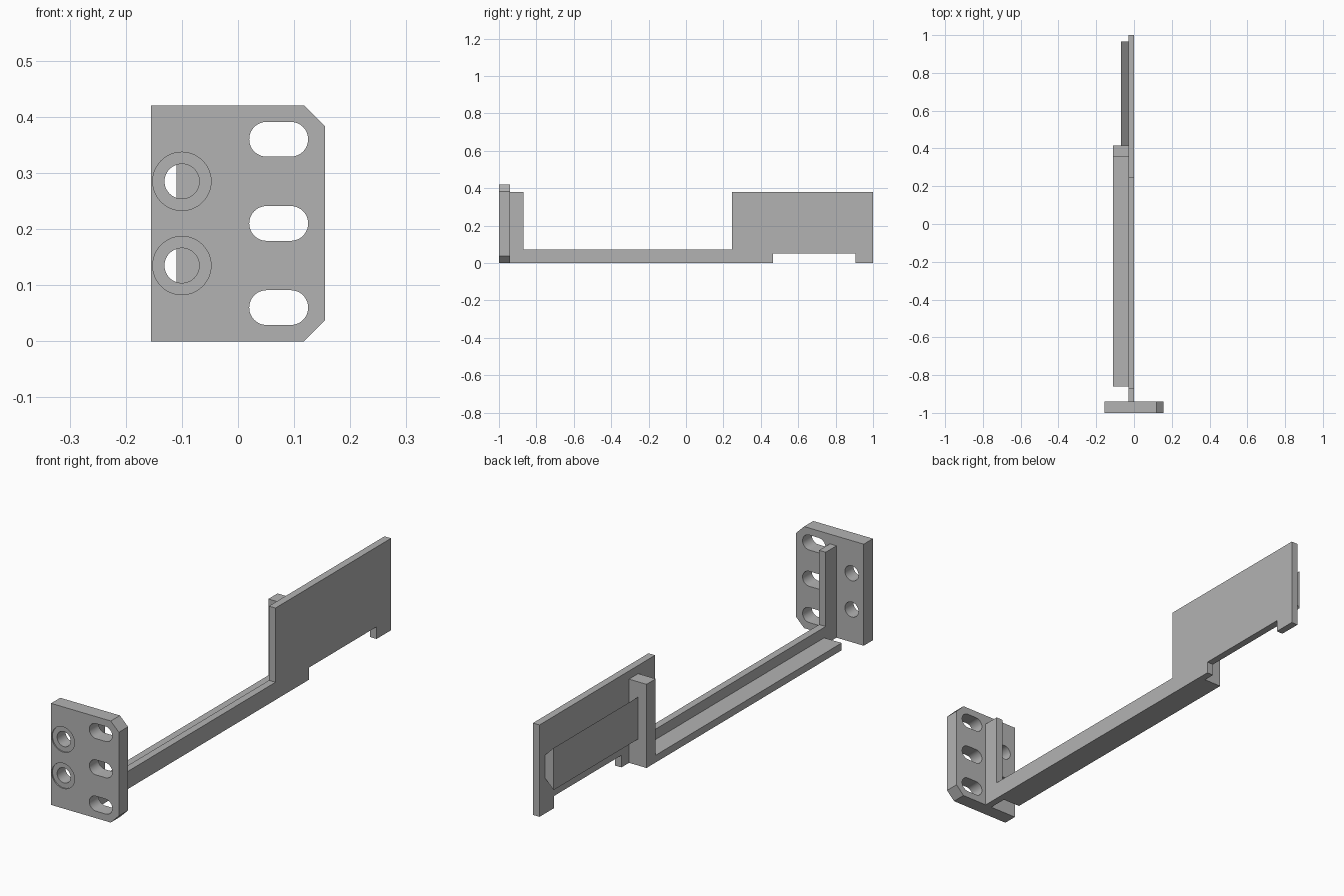
import bpy, bmesh, math
from mathutils import Vector

if "Cube" in bpy.data.objects:
    bpy.data.objects.remove(bpy.data.objects["Cube"], do_unlink=True)

grey = bpy.data.materials.new("plain grey")
grey.use_nodes = True
grey.diffuse_color = (0.45, 0.45, 0.45, 1)
grey.node_tree.nodes["Principled BSDF"].inputs["Base Color"].default_value = (0.45, 0.45, 0.45, 1)


def prism(name, outline, axis, start, end):
    """Extrude a 2D outline along x (outline is y, z) or y (outline is x, z)."""
    place = (lambda p: (start, p[0], p[1])) if axis == "x" else (lambda p: (p[0], start, p[1]))
    shift = Vector((end - start, 0, 0)) if axis == "x" else Vector((0, end - start, 0))
    bm = bmesh.new()
    face = bm.faces.new([bm.verts.new(place(p)) for p in outline])
    top = bmesh.ops.extrude_face_region(bm, geom=[face])["geom"]
    bmesh.ops.translate(bm, vec=shift, verts=[g for g in top if isinstance(g, bmesh.types.BMVert)])
    bmesh.ops.recalc_face_normals(bm, faces=bm.faces)
    mesh = bpy.data.meshes.new(name)
    bm.to_mesh(mesh)
    bm.free()
    mesh.materials.append(grey)
    obj = bpy.data.objects.new(name, mesh)
    bpy.context.collection.objects.link(obj)
    return obj


def box(y0, y1, z0, z1):
    return [(y0, z0), (y1, z0), (y1, z1), (y0, z1)]


def stadium(x0, x1, z, r, steps=24):
    """Round-ended slot outline; equal x0 and x1 give a circle."""
    pts = []
    for cx, a0 in ((x1, -math.pi / 2), (x0, math.pi / 2)):
        last = steps if x0 == x1 else steps + 1
        for i in range(last):
            a = a0 + math.pi * i / steps
            pts.append((cx + r * math.cos(a), z + r * math.sin(a)))
    return pts


def cut(target, cutter):
    cutter.hide_render = True
    mod = target.modifiers.new("cut", "BOOLEAN")
    mod.operation = "DIFFERENCE"
    mod.solver = "EXACT"
    mod.object = cutter
    bpy.context.view_layer.objects.active = target
    bpy.ops.object.modifier_apply(modifier=mod.name)
    bpy.data.objects.remove(cutter, do_unlink=True)


# Mounting plate with two chamfered corners
W, H, C = 0.155, 0.42, 0.037
plate = prism("mounting_plate", [(-W, 0), (W - C, 0), (W, C), (W, H - C), (W - C, H), (-W, H)],
              "y", -1, -0.94)

# Three slots
for z in (0.06, 0.21, 0.36):
    cut(plate, prism("slot_cutter", stadium(0.051, 0.094, z, 0.031), "y", -1.1, -0.9))

# Two bolt holes with shallow seats
for z in (0.135, 0.285):
    cut(plate, prism("seat_cutter", stadium(-0.1, -0.1, z, 0.052), "y", -1.1, -0.995))
    cut(plate, prism("hole_cutter", stadium(-0.1, -0.1, z, 0.031), "y", -1.1, -0.9))

bpy.ops.object.select_all(action="DESELECT")
plate.select_set(True)
bpy.context.view_layer.objects.active = plate
bpy.ops.object.shade_smooth_by_angle(angle=math.radians(30))

# Thin upright web: front post, low bar and rear panel with a notch below
prism("web_panel", [(-0.94, 0), (0.465, 0), (0.465, 0.05), (0.905, 0.05), (0.905, 0), (1, 0),
                    (1, 0.38), (0.245, 0.38), (0.245, 0.073), (-0.87, 0.073), (-0.87, 0.38),
                    (-0.94, 0.38)], "x", -0.03, 0)

# Floor ledge along the bar and the upright rib at its end
prism("floor_ledge", box(-0.86, 0.355, 0, 0.03), "x", -0.11, -0.03)
prism("upright_rib", box(0.355, 0.415, 0, 0.346), "x", -0.11, -0.03)

# Dovetail rail on the panel, flaring outward
prism("dovetail_rail", [(-0.03, 0.148), (-0.03, 0.242), (-0.07, 0.282), (-0.07, 0.108)],
      "y", 0.415, 0.965)
